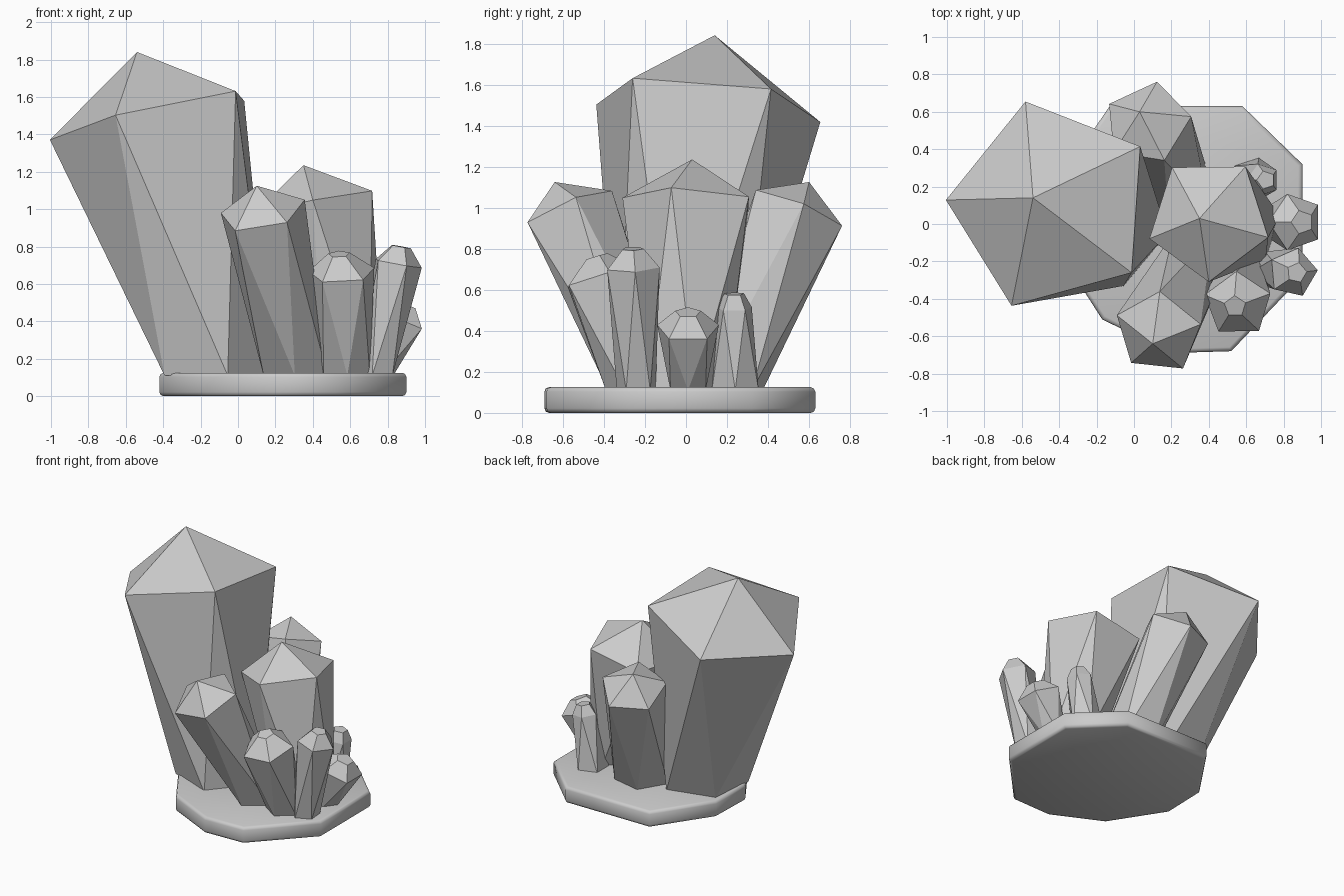
import bpy, bmesh
from math import cos, sin, radians, tau
from mathutils import Vector

if "Cube" in bpy.data.objects:
    bpy.data.objects.remove(bpy.data.objects["Cube"])


def finish(name, bm):
    bmesh.ops.recalc_face_normals(bm, faces=bm.faces)
    mesh = bpy.data.meshes.new(name)
    bm.to_mesh(mesh)
    bm.free()
    ob = bpy.data.objects.new(name, mesh)
    bpy.context.collection.objects.link(ob)
    return ob


def crystal(name, foot, foot_r, shoulder, shoulder_r, phase, tip, tip_r=0, n=5):
    """Twisted prism on a flat foot, with a shoulder ring square to its axis."""
    bm = bmesh.new()
    foot = Vector((*foot, 0.11))
    shoulder, tip = Vector(shoulder), Vector(tip)
    axis = (shoulder - foot).normalized()

    def ring(centre, r, offset, w):
        u = (Vector((1, 0, 0)) - w * w.x).normalized()
        v = w.cross(u)
        angles = [radians(phase + offset) + tau * i / n for i in range(n)]
        return [bm.verts.new(centre + r * (u * cos(a) + v * sin(a))) for a in angles]

    low = ring(foot, foot_r, 180 / n, Vector((0, 0, 1)))
    high = ring(shoulder, shoulder_r, 0, axis)
    bm.faces.new(low)
    for i in range(n):
        j = (i + 1) % n
        bm.faces.new((high[i], low[i], high[j]))
        bm.faces.new((low[i], low[j], high[j]))
    if tip_r:
        cap = ring(tip, tip_r, 0, axis)
        for i in range(n):
            j = (i + 1) % n
            bm.faces.new((high[i], high[j], cap[j], cap[i]))
        bm.faces.new(cap)
    else:
        apex = bm.verts.new(tip)
        for i in range(n):
            bm.faces.new((high[i], high[(i + 1) % n], apex))
    return finish(name, bm)


# Faceted stone plate with softened rims
outline = [(0.58, 0.63), (0.90, 0.32), (0.90, -0.28), (0.52, -0.68), (0.20, -0.69),
           (-0.17, -0.51), (-0.42, -0.12), (-0.41, 0.22), (-0.13, 0.63)]
bm = bmesh.new()
bottom = bm.faces.new([bm.verts.new((x, y, 0)) for x, y in outline])
top = bmesh.ops.extrude_face_region(bm, geom=[bottom])["geom"]
bmesh.ops.translate(bm, vec=(0, 0, 0.125),
                    verts=[g for g in top if isinstance(g, bmesh.types.BMVert)])
plate = finish("base_plate", bm)
bevel = plate.modifiers.new("rim", "BEVEL")
bevel.width = 0.022
bevel.segments = 2
bevel.limit_method = 'ANGLE'
bevel.angle_limit = radians(60)
for p in plate.data.polygons:
    p.use_smooth = True

# Large pointed crystals
crystal("main_crystal", (-0.13, -0.03), 0.31, (-0.444, 0.10, 1.50), 0.577, 32, (-0.54, 0.14, 1.84))
crystal("right_crystal", (0.58, -0.02), 0.21, (0.40, 0.03, 1.03), 0.34, 54, (0.35, 0.03, 1.235))
crystal("front_crystal", (0.31, -0.20), 0.18, (0.13, -0.58, 0.985), 0.24, 16, (0.10, -0.64, 1.125))
crystal("back_crystal", (0.23, 0.19), 0.20, (0.07, 0.54, 0.99), 0.24, 5, (0.03, 0.60, 1.125))

# Small crystals with blunt tips
crystal("small_front_crystal", (0.58, -0.26), 0.13, (0.555, -0.43, 0.66), 0.185, 20, (0.54, -0.44, 0.76), 0.06)
crystal("small_corner_crystal", (0.74, -0.24), 0.10, (0.85, -0.26, 0.71), 0.135, 5, (0.87, -0.26, 0.80), 0.055)
crystal("small_side_crystal", (0.74, 0.01), 0.09, (0.865, 0.01, 0.41), 0.158, 36, (0.90, 0.01, 0.49), 0.065)
crystal("small_back_crystal", (0.63, 0.24), 0.12, (0.69, 0.235, 0.51), 0.09, 36, (0.705, 0.235, 0.58), 0.05)
